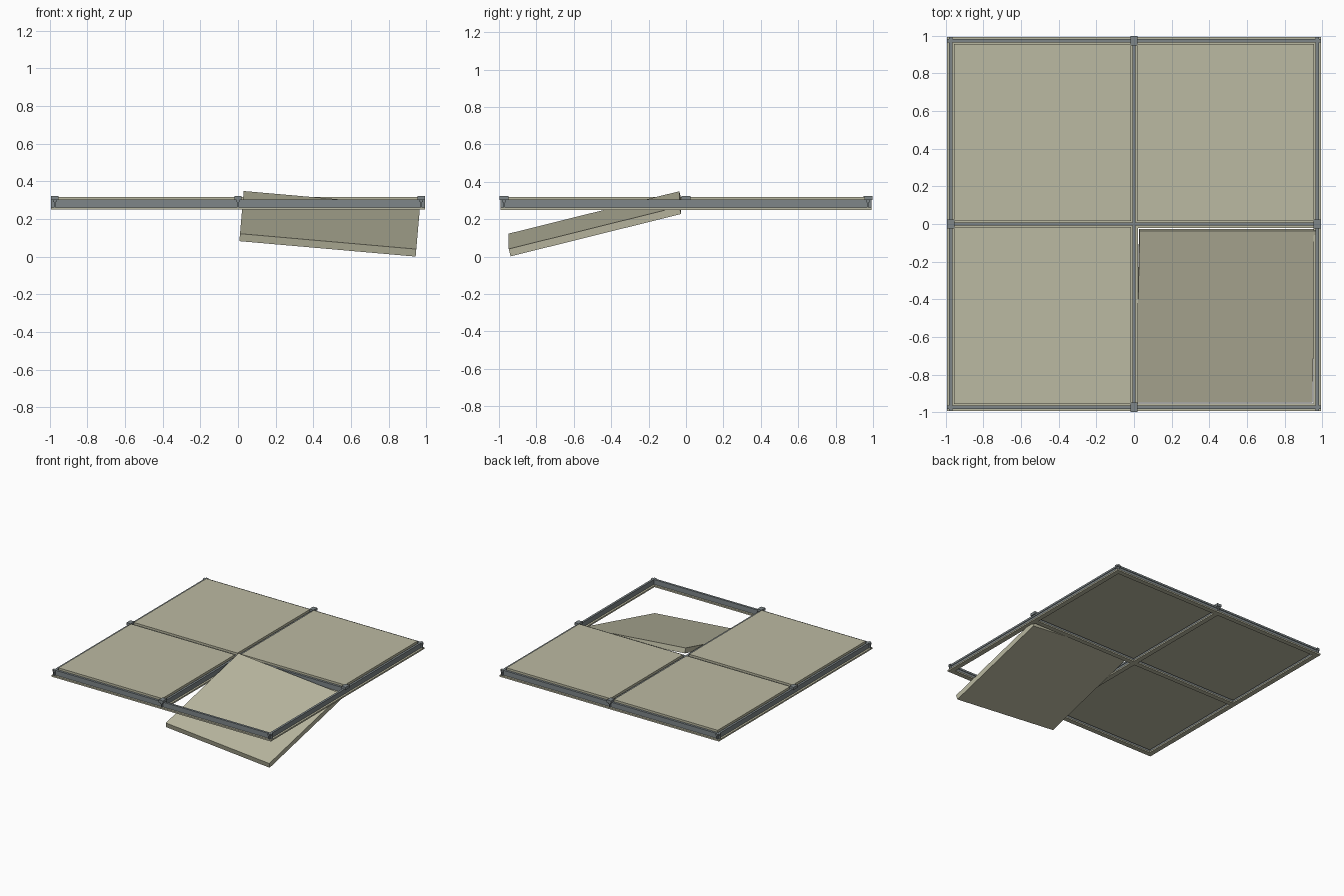
import bpy, math
from mathutils import Vector

if "Cube" in bpy.data.objects:
    bpy.data.objects.remove(bpy.data.objects["Cube"])

def material(name, color):
    m = bpy.data.materials.new(name)
    m.diffuse_color = (*color, 1)
    m.use_nodes = True
    m.node_tree.nodes["Principled BSDF"].inputs["Base Color"].default_value = m.diffuse_color
    return m

BEIGE = material("khaki_beige", (0.50, 0.49, 0.36))
GREY = material("steel_grey", (0.21, 0.24, 0.25))

def box(name, center, size, mat, rot=(0, 0, 0)):
    bpy.ops.mesh.primitive_cube_add(size=1, location=center, rotation=rot)
    o = bpy.context.object
    o.name = name
    o.scale = size
    bpy.ops.object.transform_apply(location=False, rotation=False, scale=True)
    o.data.materials.append(mat)
    return o

# One tee rail: bottom flange, thin web and top bulb
def tee(name, offset, along_x, length):
    for part, width, z0, z1, mat in (("flange", 0.04, 0.25, 0.262, BEIGE),
                                     ("web", 0.008, 0.262, 0.292, GREY),
                                     ("bulb", 0.018, 0.29, 0.305, GREY)):
        z, h = (z0 + z1) / 2, z1 - z0
        if along_x:
            box(f"{name}_{part}", (0, offset, z), (length, width, h), mat)
        else:
            box(f"{name}_{part}", (offset, 0, z), (width, length, h), mat)

# Ceiling grid: three rails each way
R = 0.973
for i, p in enumerate((-R, 0, R)):
    tee(f"main_rail_{i}", p, False, 1.986)
    tee(f"cross_rail_{i}", p, True, 1.986 if p else 1.95)

# Clips on the outer junctions
for i, (x, y) in enumerate(((0, R), (0, -R), (R, 0), (-R, 0))):
    box(f"clip_{i}", (x, y, 0.3125), (0.038, 0.05, 0.021), GREY)

# Three seated tiles
T, C = 0.94, 0.4865
for i, (sx, sy) in enumerate(((-1, -1), (-1, 1), (1, 1))):
    box(f"tile_{i}", (sx * C, sy * C, 0.297), (T, T, 0.042), BEIGE)

# Tile dropped out of its opening, front corner touching the floor
box("fallen_tile", (0.487, -0.487, 0.175), (T, T, 0.041), BEIGE,
    (math.radians(14), math.radians(5), 0))
